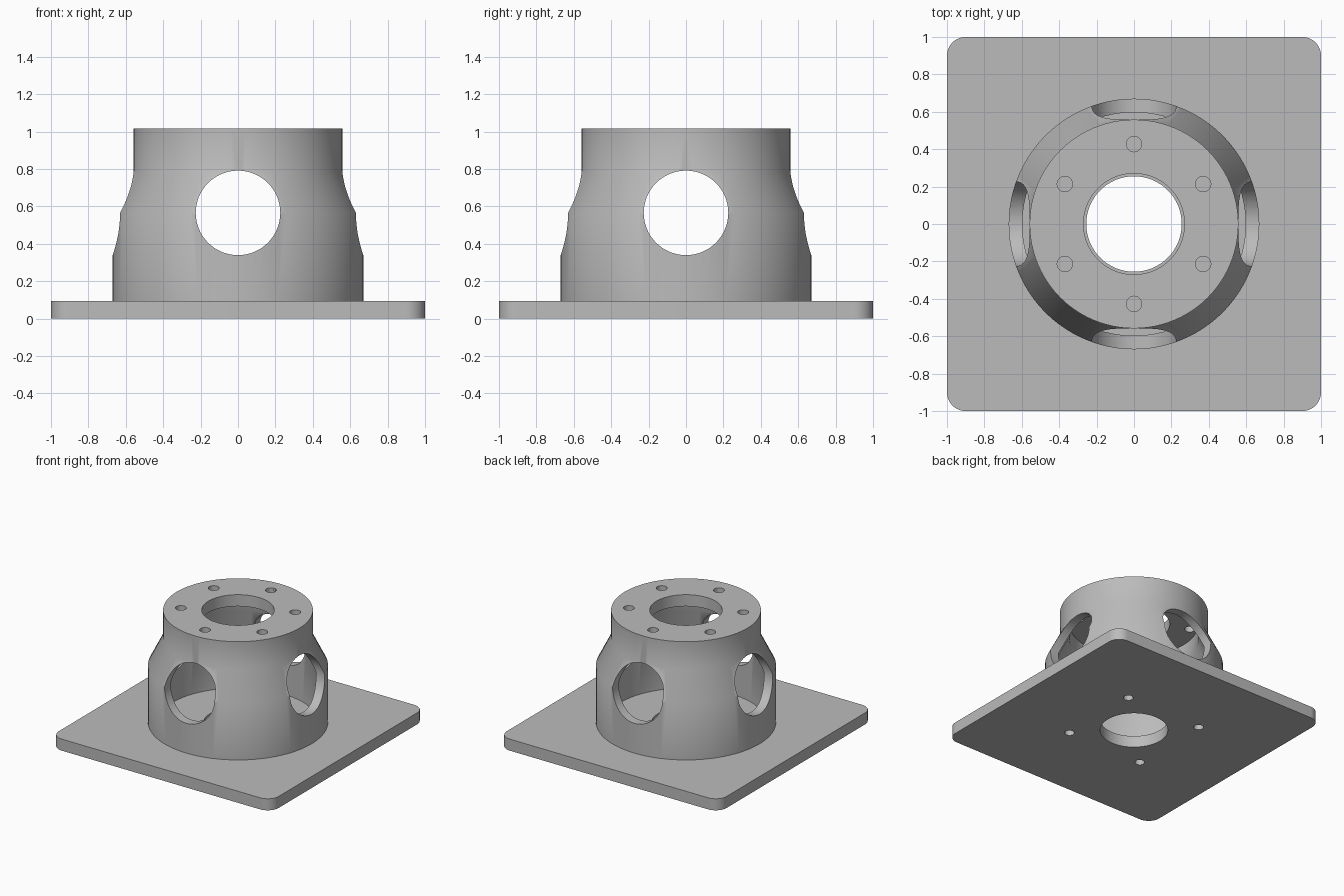
import bpy, bmesh
from math import pi, sin, cos, radians

cube = bpy.data.objects.get("Cube")
if cube:
    bpy.data.objects.remove(cube, do_unlink=True)

PLATE_TOP = 0.095
SEGMENTS = 96

grey = bpy.data.materials.new("plain grey")
grey.use_nodes = True
colour = (0.5, 0.5, 0.5, 1)
grey.diffuse_color = colour
grey.node_tree.nodes["Principled BSDF"].inputs["Base Color"].default_value = colour


def make_object(name, bm):
    bmesh.ops.recalc_face_normals(bm, faces=bm.faces)
    mesh = bpy.data.meshes.new(name)
    bm.to_mesh(mesh)
    bm.free()
    mesh.materials.append(grey)
    obj = bpy.data.objects.new(name, mesh)
    bpy.context.collection.objects.link(obj)
    return obj


def lathe(name, profile):
    """Spin a closed (radius, height) outline around z."""
    bm = bmesh.new()
    rings = []
    for r, z in profile:
        rings.append([bm.verts.new((r * cos(2 * pi * i / SEGMENTS),
                                    r * sin(2 * pi * i / SEGMENTS), z))
                      for i in range(SEGMENTS)])
    for a, b in zip(rings, rings[1:] + rings[:1]):
        for i in range(SEGMENTS):
            j = (i + 1) % SEGMENTS
            bm.faces.new((a[i], a[j], b[j], b[i]))
    return make_object(name, bm)


def rounded_plate(name, half, corner, height):
    bm = bmesh.new()
    outline = []
    for k, (sx, sy) in enumerate(((1, 1), (-1, 1), (-1, -1), (1, -1))):
        for i in range(13):
            a = k * pi / 2 + i * pi / 24
            outline.append(bm.verts.new((sx * (half - corner) + corner * cos(a),
                                         sy * (half - corner) + corner * sin(a), 0)))
    base = bm.faces.new(outline)
    top = bmesh.ops.extrude_face_region(bm, geom=[base])["geom"]
    bmesh.ops.translate(bm, vec=(0, 0, height),
                        verts=[v for v in top if isinstance(v, bmesh.types.BMVert)])
    return make_object(name, bm)


def drill(target, radius, depth, location, rotation=(0, 0, 0), sides=48):
    """Cut a round hole through the target."""
    bpy.ops.mesh.primitive_cylinder_add(vertices=sides, radius=radius, depth=depth,
                                        location=location, rotation=rotation)
    cutter = bpy.context.object
    cutter.name = "hole_cutter"
    cutter.hide_render = True
    cutter.data.materials.append(grey)
    mod = target.modifiers.new("hole", 'BOOLEAN')
    mod.operation = 'DIFFERENCE'
    mod.solver = 'EXACT'
    mod.object = cutter
    bpy.context.view_layer.objects.active = target
    bpy.ops.object.modifier_apply(modifier=mod.name)
    bpy.data.objects.remove(cutter, do_unlink=True)


def smooth(obj):
    bpy.ops.object.select_all(action='DESELECT')
    obj.select_set(True)
    bpy.context.view_layer.objects.active = obj
    bpy.ops.object.shade_smooth_by_angle(angle=radians(30))


# Square base plate with a centre bore and four screw holes
plate = rounded_plate("base_plate", 1.0, 0.1, PLATE_TOP)
drill(plate, 0.255, 0.5, (0, 0, 0), sides=SEGMENTS)
for sx in (-1, 1):
    for sy in (-1, 1):
        drill(plate, 0.037, 0.5, (sx * 0.345, sy * 0.345, 0), sides=32)
smooth(plate)

# Hollow housing: wide wall, cone, narrow neck and lid with a bore
housing = lathe("housing", [
    (0.67, PLATE_TOP - 0.004), (0.67, 0.565), (0.558, 0.79), (0.558, 1.015),
    (0.27, 1.015), (0.27, 0.92),
    (0.485, 0.92), (0.485, 0.79), (0.597, 0.565), (0.597, PLATE_TOP - 0.004)])

# Four round windows, drilled straight through along each axis
drill(housing, 0.226, 2, (0, 0, 0.565), (pi / 2, 0, 0), sides=64)
drill(housing, 0.226, 2, (0, 0, 0.565), (0, pi / 2, 0), sides=64)

# Ring of six bolt holes in the lid
for i in range(6):
    a = pi / 2 + i * pi / 3
    drill(housing, 0.041, 0.2, (0.427 * cos(a), 0.427 * sin(a), 0.97), sides=32)
smooth(housing)
